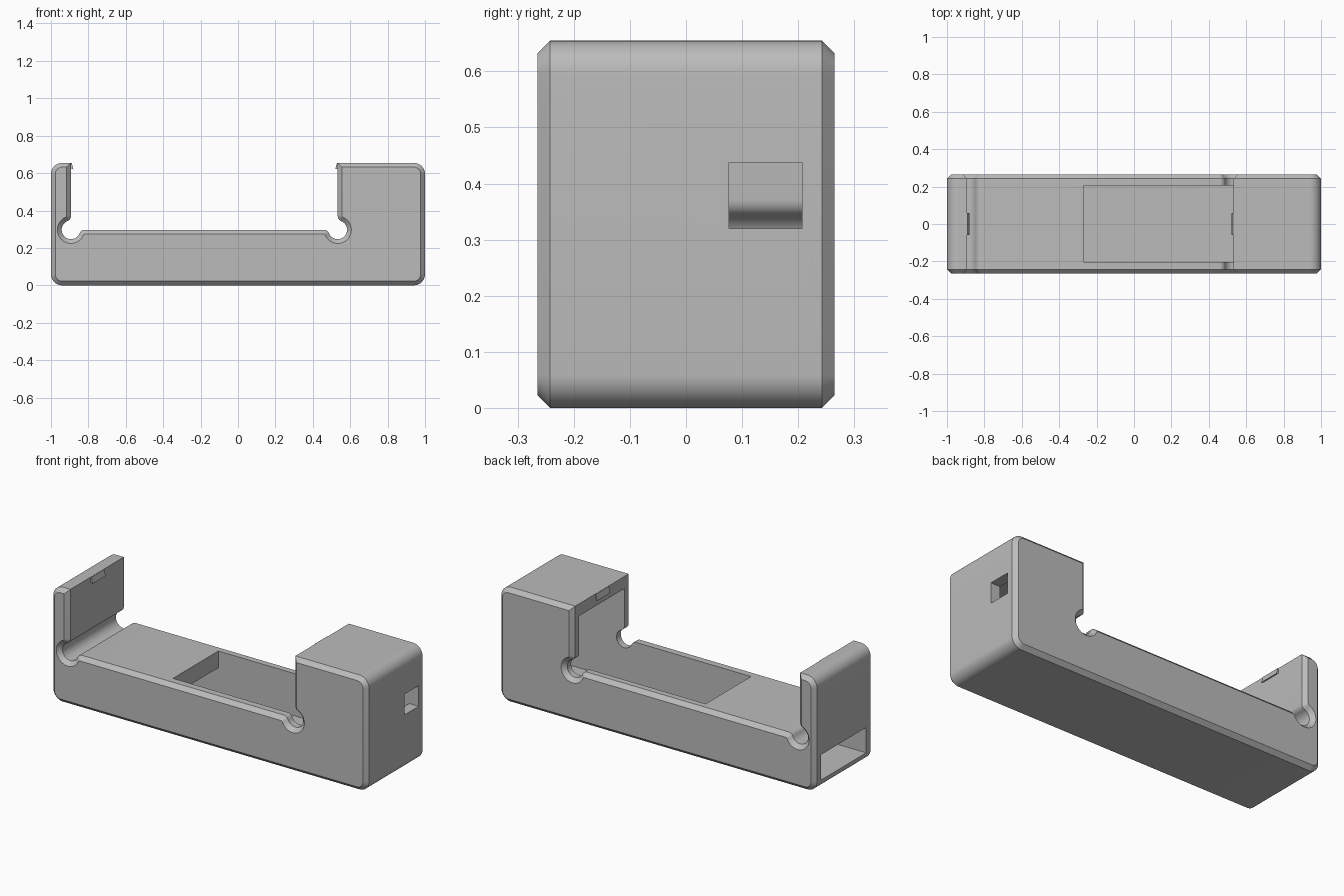
import bpy, bmesh
from math import sin, cos, pi, asin

if "Cube" in bpy.data.objects:
    bpy.data.objects.remove(bpy.data.objects["Cube"])

# Overall sizes
HEIGHT, HALF_Y, CHAMFER = 0.655, 0.265, 0.023
FLOOR = 0.297
WALL_L, WALL_R = -0.893, 0.533
CORNER, GROOVE, BLEND = 0.06, 0.05, 0.03

grey = bpy.data.materials.new("plastic_grey")
grey.use_nodes = True
colour = (0.5, 0.5, 0.5, 1)
grey.diffuse_color = colour
grey.node_tree.nodes["Principled BSDF"].inputs["Base Color"].default_value = colour


def arc(cx, cz, r, a0, a1, n=10):
    return [(cx + r * cos(a0 + (a1 - a0) * i / n),
             cz + r * sin(a0 + (a1 - a0) * i / n)) for i in range(n + 1)]


def groove(d, mirror):
    """Round relief in the floor corner, from wall to floor, for a wall on the left."""
    r, b = GROOVE + d, BLEND - d
    reach = ((GROOVE + BLEND) ** 2 - BLEND ** 2) ** 0.5
    t = asin(BLEND / (GROOVE + BLEND))
    pts = arc(-BLEND, reach, b, 0, t - pi / 2, 6)
    pts += arc(0, 0, r, pi / 2 + t, 2 * pi - t, 24)[1:]
    pts += arc(reach, -BLEND, b, pi - t, pi / 2, 6)[1:]
    if mirror:
        return [(WALL_R - x, FLOOR + z) for x, z in reversed(pts)]
    return [(WALL_L + x, FLOOR + z) for x, z in pts]


def profile(d):
    """Side outline of the cradle, shrunk inwards by d."""
    r, lo, hi = CORNER - d, CORNER, HEIGHT - CORNER
    e = 1 - CORNER
    pts = arc(-e, lo, r, 1.5 * pi, pi)
    pts += arc(-e, hi, r, pi, pi / 2)
    pts += [(WALL_L - d, HEIGHT - d)]
    pts += groove(d, False) + groove(d, True)
    pts += [(WALL_R + d, HEIGHT - d)]
    pts += arc(e, hi, r, pi / 2, 0)
    pts += arc(e, lo, r, 0, -pi / 2)
    return pts


def loft(name, sections):
    """Join (y, outline) sections into a closed solid."""
    bm = bmesh.new()
    loops = [[bm.verts.new((x, y, z)) for x, z in pts] for y, pts in sections]
    for a, b in zip(loops, loops[1:]):
        n = len(a)
        for i in range(n):
            j = (i + 1) % n
            bm.faces.new((a[i], a[j], b[j], b[i]))
    bm.faces.new(loops[0])
    bm.faces.new(loops[-1])
    bmesh.ops.recalc_face_normals(bm, faces=bm.faces)
    mesh = bpy.data.meshes.new(name)
    bm.to_mesh(mesh)
    bm.free()
    mesh.materials.append(grey)
    ob = bpy.data.objects.new(name, mesh)
    bpy.context.collection.objects.link(ob)
    return ob


def cut_box(target, x, y, z):
    outline = [(x[0], z[0]), (x[1], z[0]), (x[1], z[1]), (x[0], z[1])]
    cutter = loft("cutter", [(y[0], outline), (y[1], outline)])
    cutter.hide_render = True
    bpy.context.view_layer.objects.active = target
    mod = target.modifiers.new("cut", "BOOLEAN")
    mod.operation, mod.solver, mod.object = "DIFFERENCE", "EXACT", cutter
    bpy.ops.object.modifier_apply(modifier=mod.name)
    bpy.data.objects.remove(cutter)


# Cradle body with chamfered front and back edges
body = loft("cradle_body", [(-HALF_Y, profile(CHAMFER)), (CHAMFER - HALF_Y, profile(0)),
                            (HALF_Y - CHAMFER, profile(0)), (HALF_Y, profile(CHAMFER))])

# Pocket running into the hollow block, end tunnel, and side window
inner = (-0.203, 0.207)
cut_box(body, (-0.27, 0.94), inner, (0.055, 0.585))
cut_box(body, (-1.1, -0.2), inner, (0.055, 0.2))
cut_box(body, (0.9, 1.1), (0.077, 0.2069), (0.32, 0.438))

bpy.ops.object.select_all(action="DESELECT")
body.select_set(True)
bpy.context.view_layer.objects.active = body
bpy.ops.object.shade_smooth_by_angle()

# Small snap tabs at the top of both inner walls
for name, wall, side in (("left_tab", WALL_R, -1), ("right_tab", WALL_L, 1)):
    tab = [(wall - side * 0.01, HEIGHT - 0.001), (wall + side * 0.004, HEIGHT - 0.001),
           (wall + side * 0.013, HEIGHT - 0.035), (wall, HEIGHT - 0.03),
           (wall - side * 0.01, HEIGHT - 0.03)]
    loft(name, [(-0.058, tab), (0.06, tab)])
